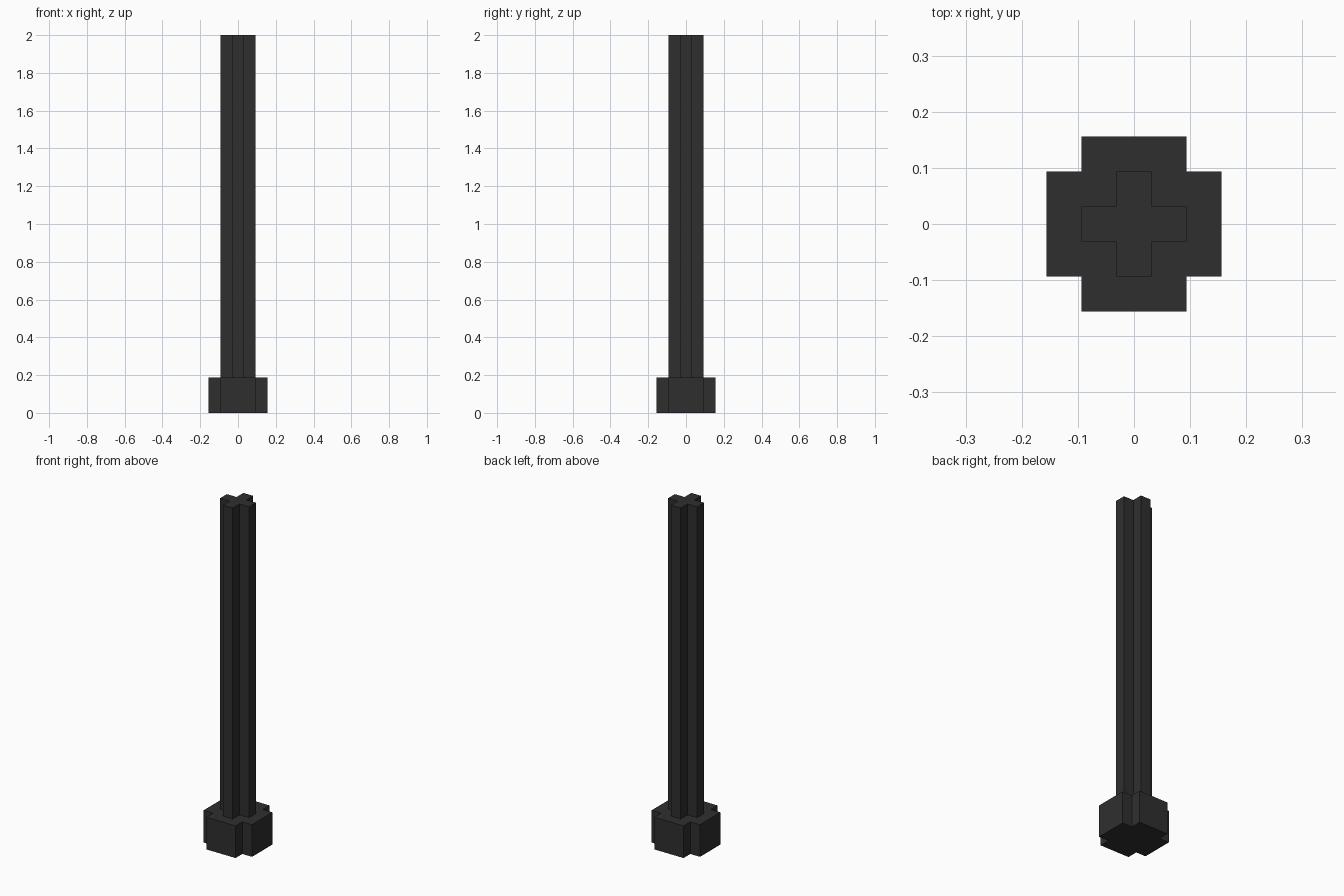
import bpy
import bmesh

cube = bpy.data.objects.get("Cube")
if cube:
    bpy.data.objects.remove(cube, do_unlink=True)

U = 0.0625  # one block of the blocky grid

# Single dark material
charcoal = bpy.data.materials.new("charcoal")
charcoal.use_nodes = True
colour = (0.028, 0.028, 0.028, 1.0)
charcoal.diffuse_color = colour
charcoal.node_tree.nodes["Principled BSDF"].inputs["Base Color"].default_value = colour


def cross_prism(name, outer, inner, z0, z1):
    """Extrude a plus-shaped outline; outer and inner are half widths."""
    o, i = outer, inner
    quarter = [(o, -i), (o, i), (i, i)]
    outline = []
    for _ in range(4):
        outline += quarter
        quarter = [(-y, x) for x, y in quarter]
    bm = bmesh.new()
    base = bm.faces.new([bm.verts.new((x, y, z0)) for x, y in outline])
    top = bmesh.ops.extrude_face_region(bm, geom=[base], use_keep_orig=True)
    verts = [g for g in top["geom"] if isinstance(g, bmesh.types.BMVert)]
    bmesh.ops.translate(bm, verts=verts, vec=(0, 0, z1 - z0))
    bmesh.ops.recalc_face_normals(bm, faces=bm.faces)
    mesh = bpy.data.meshes.new(name)
    bm.to_mesh(mesh)
    bm.free()
    mesh.materials.append(charcoal)
    obj = bpy.data.objects.new(name, mesh)
    bpy.context.collection.objects.link(obj)
    return obj


# Wide foot and the slim shaft standing on it
cross_prism("foot", 2.5 * U, 1.5 * U, 0.0, 3 * U)
cross_prism("shaft", 1.5 * U, 0.5 * U, 3 * U, 32 * U)
